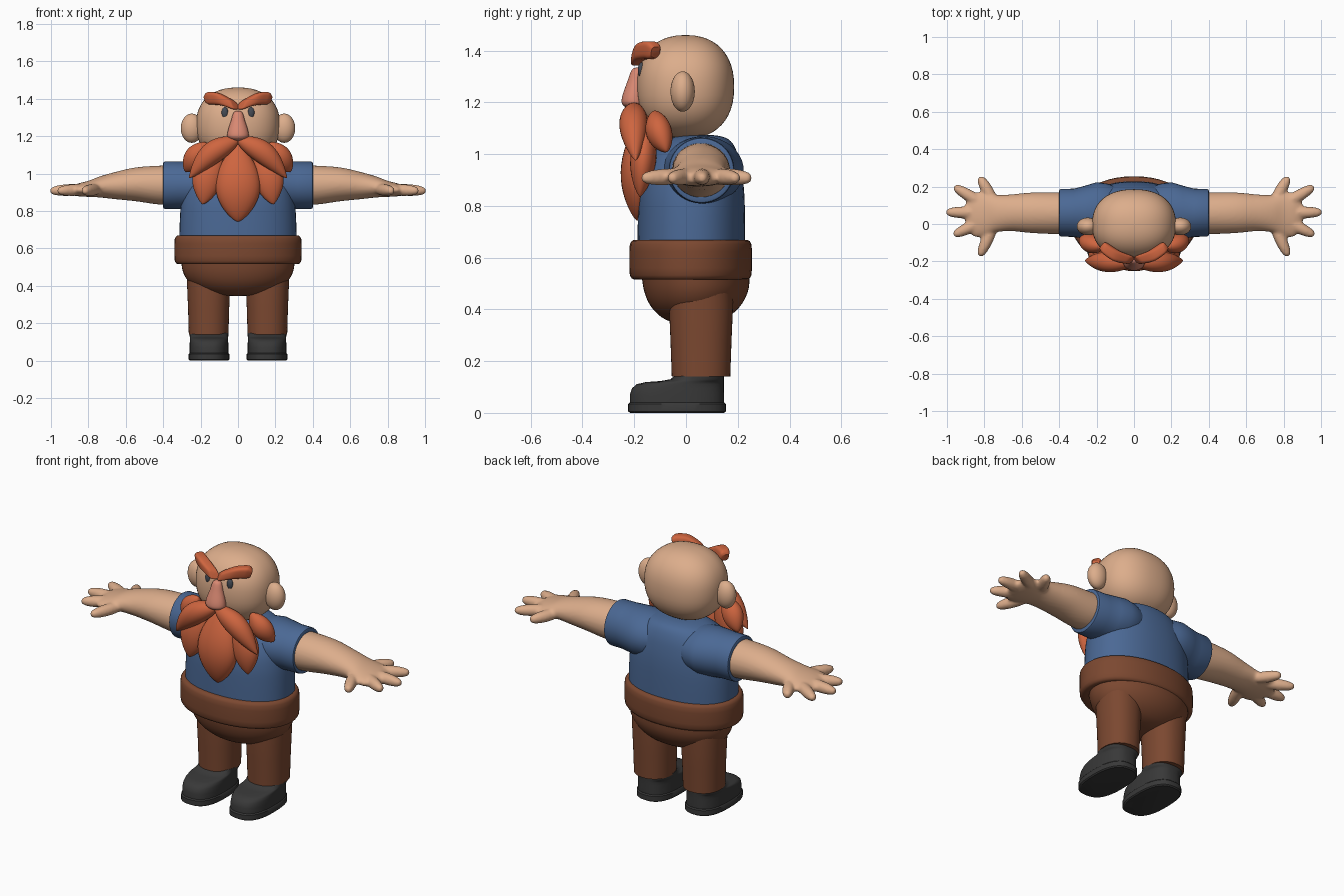
import bpy, bmesh
from math import sin, cos, pi, copysign
from mathutils import Vector as V


def material(name, rgb):
    m = bpy.data.materials.new(name)
    m.diffuse_color = (*rgb, 1)
    return m


SKIN = material("skin", (0.72, 0.42, 0.26))
NOSE = material("nose_pink", (0.70, 0.25, 0.17))
HAIR = material("hair", (0.62, 0.13, 0.05))
SHIRT = material("shirt_blue", (0.07, 0.14, 0.30))
PANTS = material("trouser_brown", (0.20, 0.065, 0.03))
BOOT = material("boot_dark", (0.04, 0.04, 0.04))
EYE = material("eye_grey", (0.06, 0.07, 0.09))


def ring(c, u, v, n=40, e=2.0):
    """Superellipse ring around c spanned by half-axes u and v."""
    f = lambda a: copysign(abs(a) ** (2 / e), a)
    return [V(c) + V(u) * f(cos(2 * pi * i / n)) + V(v) * f(sin(2 * pi * i / n)) for i in range(n)]


def add_loft(bm, rings):
    rows = [[bm.verts.new(p) for p in r] for r in rings]
    n = len(rows[0])
    for a, b in zip(rows, rows[1:]):
        for i in range(n):
            bm.faces.new((a[i], a[(i + 1) % n], b[(i + 1) % n], b[i]))
    bm.faces.new(rows[0][::-1])
    bm.faces.new(rows[-1])


def make(name, lofts, mat, mirror=False, angle=40, remesh=0):
    bm = bmesh.new()
    for rings in lofts:
        add_loft(bm, rings)
    bmesh.ops.recalc_face_normals(bm, faces=bm.faces)
    me = bpy.data.meshes.new(name)
    bm.to_mesh(me)
    bm.free()
    me.materials.append(mat)
    ob = bpy.data.objects.new(name, me)
    bpy.context.collection.objects.link(ob)
    bpy.ops.object.select_all(action='DESELECT')
    ob.select_set(True)
    bpy.context.view_layer.objects.active = ob
    bpy.ops.object.shade_smooth_by_angle(angle=angle * pi / 180)
    if remesh:
        r = ob.modifiers.new("fuse", 'REMESH')
        r.mode, r.voxel_size, r.use_smooth_shade = 'VOXEL', remesh, True
        s = ob.modifiers.new("soften", 'SMOOTH')
        s.factor, s.iterations = 0.5, 6
    if mirror:
        m = ob.modifiers.new("mirror", 'MIRROR')
        m.use_mirror_merge = False
    return ob


def stack(rows, e=2.0, cx=0):
    """Horizontal rings from rows of (z, half x, half y, centre y)."""
    return [ring((cx, cy, z), (rx, 0, 0), (0, ry, 0), 48, e) for z, rx, ry, cy in rows]


def spline(rows, steps=5):
    """Catmull-Rom smoothing of rows of numbers."""
    out = []
    for i in range(len(rows) - 1):
        a, b, c, d = (rows[max(0, min(len(rows) - 1, i + k))] for k in (-1, 0, 1, 2))
        for s in range(steps):
            t = s / steps
            out.append([0.5 * (2 * q + (r - p) * t + (2 * p - 5 * q + 4 * r - w) * t * t
                               + (3 * q - p - 3 * r + w) * t ** 3) for p, q, r, w in zip(a, b, c, d)])
    return out + [list(rows[-1])]


def blob(c, r, e=2.0, n=24):
    """Superellipsoid."""
    rows = []
    for i in range(n + 1):
        a = -pi / 2 + 0.03 + (pi - 0.06) * i / n
        z, k = copysign(abs(sin(a)) ** (2 / e), sin(a)), cos(a) ** (2 / e)
        rows.append((c[2] + r[2] * z, r[0] * k, r[1] * k, c[1]))
    return stack(rows, e, c[0])


def leaf(p0, p1, w, d, k=1.0, bend=(0, 0, 0), power=0.8, out=(0, -1, 0), e=2.0):
    """Spindle from p0 to p1; w = half width, d = half depth towards out."""
    p0, p1 = V(p0), V(p1)
    t_dir = (p1 - p0).normalized()
    side = t_dir.cross(V(out)).normalized()
    nrm = side.cross(t_dir)
    rings = []
    for i in range(25):
        t = (1 - cos(pi * i / 24)) / 2
        t = 0.002 + 0.996 * t
        s = sin(pi * t ** k) ** power
        rings.append(ring(p0.lerp(p1, t) + V(bend) * sin(pi * t), side * w * s, nrm * d * s, 28, e))
    return rings


# Head, ears, eyes, nose
make("head", [blob((0, -0.002, 1.26), (0.224, 0.188, 0.2), 2.3)], SKIN)
make("ear", [blob((0.247, -0.013, 1.242), (0.059, 0.047, 0.078))], SKIN, True)
make("eye", [blob((0.07, -0.172, 1.325), (0.018, 0.014, 0.03))], EYE, True)
make("nose", [stack(spline([(1.335, 0.004, 0.004, -0.188), (1.325, 0.024, 0.02, -0.19), (1.28, 0.038, 0.032, -0.195),
                            (1.22, 0.056, 0.044, -0.203), (1.19, 0.052, 0.042, -0.202), (1.17, 0.01, 0.01, -0.2)]))], NOSE)

# Brows: chunky arched bars
brow = spline([(0.012, -0.192, 1.362, 0.018), (0.03, -0.19, 1.37, 0.027), (0.09, -0.172, 1.396, 0.034),
               (0.14, -0.14, 1.402, 0.034), (0.158, -0.125, 1.398, 0.03), (0.168, -0.118, 1.394, 0.02)])
make("brow", [[ring((x, y, z), (0.012 * r / 0.034, 0.003, r), (0.012, -0.028 * r / 0.034, 0), 28, 3.5)
               for x, y, z, r in brow]], HAIR, True)

# Moustache and beard
make("moustache", [leaf((-0.01, -0.20, 1.19), (0.262, -0.195, 0.975), 0.06, 0.055, 0.85, (0.018, -0.005, 0.022))], HAIR, True)
make("beard_center", [leaf((0, -0.16, 1.17), (0, -0.188, 0.742), 0.12, 0.065, 1.15, (0, -0.012, 0), 0.7)], HAIR)
make("beard_side", [leaf((0.10, -0.15, 1.15), (0.19, -0.178, 0.835), 0.08, 0.05, 1.1, (0.015, 0, 0), 0.75)], HAIR, True)
make("beard_sideburn", [leaf((0.17, -0.125, 1.165), (0.282, -0.075, 1.01), 0.06, 0.05, 1, (0, -0.005, 0), 0.65)], HAIR, True)

# Shirt and sleeves
make("shirt_body", [stack(spline([(0.6, 0.315, 0.208, 0.02), (0.75, 0.311, 0.207, 0.021), (0.85, 0.303, 0.203, 0.022),
                                  (0.93, 0.285, 0.19, 0.026), (1.0, 0.245, 0.165, 0.035), (1.05, 0.18, 0.125, 0.048),
                                  (1.07, 0.11, 0.08, 0.05), (1.075, 0.03, 0.02, 0.05)]), 2.2)], SHIRT)
sleeve = [(0.08, 0.13, 0.10, 0.06), (0.14, 0.15, 0.125, 0.065), (0.2, 0.156, 0.132, 0.067), (0.26, 0.142, 0.13, 0.063),
          (0.32, 0.129, 0.127, 0.06), (0.39, 0.127, 0.127, 0.06), (0.397, 0.124, 0.124, 0.06), (0.4, 0.118, 0.118, 0.06),
          (0.4, 0.10, 0.10, 0.06)]
make("sleeve", [[ring((x, cy, 0.937), (0, ry, 0), (0, 0, rz)) for x, ry, rz, cy in sleeve]], SHIRT, True)

# Arm and five-fingered hand fused into one skin: rows of x, centre y, centre z, half y, half z
arm = spline([(0.3, 0.058, 0.937, 0.112, 0.105), (0.42, 0.058, 0.938, 0.112, 0.104), (0.55, 0.06, 0.942, 0.108, 0.09),
              (0.66, 0.06, 0.935, 0.098, 0.072), (0.74, 0.055, 0.928, 0.10, 0.056), (0.8, 0.05, 0.918, 0.118, 0.043),
              (0.86, 0.05, 0.912, 0.115, 0.033), (0.9, 0.055, 0.908, 0.06, 0.02)])
parts = [[ring((x, cy, cz), (0, ry, 0), (0, 0, rz)) for x, cy, cz, ry, rz in arm]]
for a, b in [((0.74, 0.10), (0.825, 0.252)), ((0.78, 0.09), (0.962, 0.2)), ((0.8, 0.06), (1.005, 0.063)),
             ((0.78, 0.03), (0.965, -0.06)), ((0.74, 0.015), (0.825, -0.172))]:
    parts.append(leaf((*a, 0.917), (*b, 0.907), 0.032, 0.032, 1, power=0.3, out=(0, 0, 1)))
make("arm_and_hand", parts, SKIN, True, remesh=0.008)

# Trousers: rolled waistband, seat and legs
band = [(0.515, 0.30, 0.20), (0.515, 0.322, 0.219), (0.52, 0.331, 0.228), (0.532, 0.338, 0.235), (0.56, 0.34, 0.237),
        (0.625, 0.34, 0.237), (0.652, 0.338, 0.235), (0.664, 0.331, 0.228), (0.669, 0.322, 0.219), (0.669, 0.29, 0.19)]
make("waistband", [stack([(z, a, b, 0.018) for z, a, b in band], 2.1)], PANTS)
make("trouser_seat", [stack(spline([(0.345, 0.02, 0.015, 0.03), (0.352, 0.12, 0.085, 0.03), (0.375, 0.2, 0.135, 0.034),
                                    (0.42, 0.262, 0.178, 0.037), (0.48, 0.296, 0.203, 0.039), (0.56, 0.305, 0.21, 0.036)]))], PANTS)
make("trouser_leg", [stack([(0.14, 0.106, 0.113, 0.058), (0.28, 0.11, 0.118, 0.058), (0.42, 0.116, 0.124, 0.058),
                            (0.52, 0.118, 0.12, 0.058)], 2.2, 0.157)], PANTS, True)


# Boots: rows of z, half width, toe y, heel y
def boot_rows(rows):
    return stack([(z, w, (h - t) / 2, (h + t) / 2) for z, w, t, h in rows], 2.6, 0.155)


make("boot_sole", [boot_rows([(0, 0.103, -0.215, 0.147), (0.006, 0.109, -0.224, 0.154), (0.034, 0.109, -0.224, 0.154),
                              (0.04, 0.104, -0.217, 0.148)])], BOOT, True)
make("boot_upper", [boot_rows([(0.03, 0.104, -0.217, 0.147), (0.07, 0.104, -0.217, 0.147), (0.095, 0.103, -0.209, 0.146),
                               (0.111, 0.102, -0.19, 0.146), (0.119, 0.102, -0.155, 0.146), (0.123, 0.102, -0.10, 0.146),
                               (0.130, 0.103, -0.06, 0.146), (0.147, 0.104, -0.04, 0.146)])], BOOT, True, 60)
